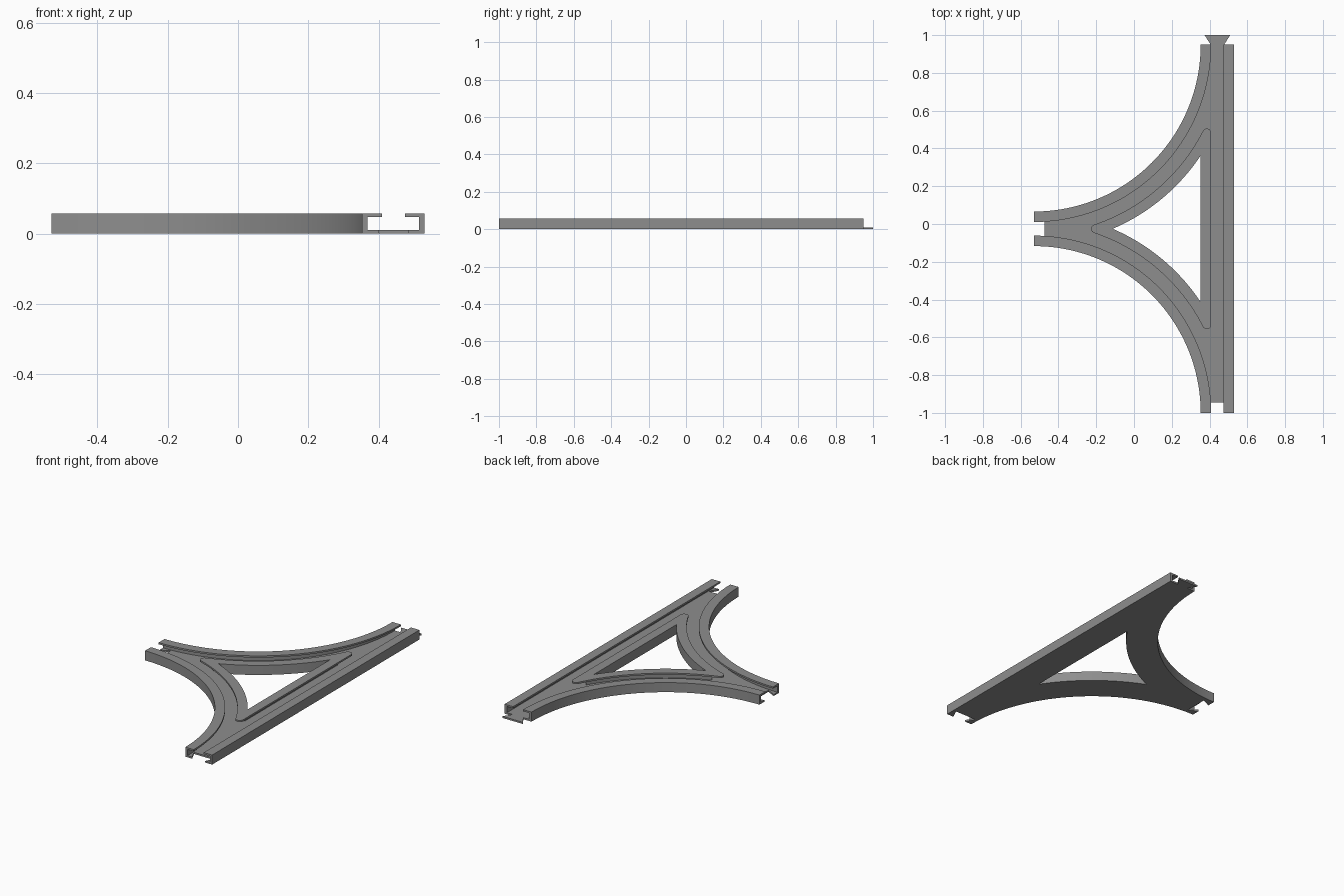
import bpy, bmesh, math

if "Cube" in bpy.data.objects:
    bpy.data.objects.remove(bpy.data.objects["Cube"])

# Layout: a straight lane at x = CX, plus two curved lanes meeting at y = CY on the left
CX, CY, LEFT, Y0, Y1 = 0.4415, -0.0255, -0.53, -1.0, 0.949
R = CX - LEFT
H = Y1 - CY                       # distance from arc centres to the mid line
TRACK, CAVITY, SLOT = 0.0885, 0.0735, 0.033   # half widths
FLOOR, LIP, TOP = 0.010, 0.047, 0.057         # heights

grey = bpy.data.materials.new("track grey")
grey.diffuse_color = (0.27, 0.27, 0.27, 1)
grey.use_nodes = True
grey.node_tree.nodes["Principled BSDF"].inputs["Base Color"].default_value = grey.diffuse_color


def arc(cx, cy, r, a0, a1, n):
    return [(cx + r * math.cos(a0 + (a1 - a0) * i / n),
             cy + r * math.sin(a0 + (a1 - a0) * i / n)) for i in range(n + 1)]


def mirror(pts):
    """Mirror about the mid line, keeping the loop direction."""
    return [(x, 2 * CY - y) for x, y in reversed(pts)]


def outer(w, ext=0.0):
    """Outline around all three lanes at half width w, run past the ends by ext."""
    half = [(CX + w, Y1 + ext), (CX - w, Y1 + ext)]
    half += arc(LEFT, Y1, R - w, 0, -math.pi / 2, 56)
    half += [(LEFT - ext, CY + w)]
    return half + mirror(half)


def island(w, r=0.0):
    """Curved triangle between the lanes, with corners rounded to radius r."""
    q = R + w + r
    ax = CX - w - r
    ay = Y1 - math.sqrt(q * q - (ax - LEFT) ** 2)
    px = LEFT + math.sqrt(q * q - H * H)
    a = math.atan2(ay - Y1, ax - LEFT)
    p = math.atan2(CY - Y1, px - LEFT)
    half = arc(ax, ay, r, 0, a + math.pi, 10)
    half += arc(LEFT, Y1, R + w, a, p, 40)
    half += arc(px, CY, r, p + math.pi, math.pi, 6)
    return half + mirror(half)


def prism(name, loops, z0, z1):
    """Extrude flat loops (outline first, then holes) from z0 to z1."""
    cu = bpy.data.curves.new(name, 'CURVE')
    cu.dimensions, cu.fill_mode, cu.extrude = '2D', 'BOTH', (z1 - z0) / 2
    for loop in loops:
        pts = [p for i, p in enumerate(loop) if math.dist(p, loop[i - 1]) > 1e-4]
        sp = cu.splines.new('POLY')
        sp.points.add(len(pts) - 1)
        for sp_pt, (x, y) in zip(sp.points, pts):
            sp_pt.co = (x, y, 0, 1)
        sp.use_cyclic_u = True
    tmp = bpy.data.objects.new(name + "_curve", cu)
    bpy.context.collection.objects.link(tmp)
    dg = bpy.context.evaluated_depsgraph_get()
    me = bpy.data.meshes.new_from_object(tmp.evaluated_get(dg))
    bpy.data.objects.remove(tmp)
    bm = bmesh.new()
    bm.from_mesh(me)
    bmesh.ops.remove_doubles(bm, verts=bm.verts, dist=1e-5)
    bmesh.ops.translate(bm, verts=bm.verts, vec=(0, 0, (z0 + z1) / 2))
    bmesh.ops.recalc_face_normals(bm, faces=bm.faces)
    bm.to_mesh(me)
    bm.free()
    me.materials.clear()
    me.materials.append(grey)
    ob = bpy.data.objects.new(name, me)
    bpy.context.collection.objects.link(ob)
    return ob


def cut(ob, cutter):
    mod = ob.modifiers.new("cut", 'BOOLEAN')
    mod.operation, mod.solver, mod.object = 'DIFFERENCE', 'EXACT', cutter
    dg = bpy.context.evaluated_depsgraph_get()
    me = bpy.data.meshes.new_from_object(ob.evaluated_get(dg))
    ob.modifiers.clear()
    ob.data = me
    bpy.data.objects.remove(cutter)


# Track body: solid footprint, hollowed by the wide channel and the top slot
body = prism("track_body", [outer(TRACK), island(TRACK)], 0, TOP)
cut(body, prism("channel", [outer(CAVITY, 0.05), island(CAVITY)], FLOOR, LIP))
cut(body, prism("top_slot", [outer(SLOT, 0.05), island(SLOT, 0.023)], 0.03, 0.08))

# Dovetail sockets in the floor at the front and left ends
dovetail = [(-0.01, -0.038), (0.055, -0.070), (0.055, 0.070), (-0.01, 0.038)]
cut(body, prism("front_socket", [[(CX + v, Y0 + u) for u, v in dovetail]], -0.02, 0.02))
cut(body, prism("left_socket", [[(LEFT + u, CY + v) for u, v in dovetail]], -0.02, 0.02))

# Dovetail tongue at the back end
tongue = prism("connector_tongue", [[(CX - 0.035, Y1), (CX + 0.035, Y1),
                                     (CX + 0.068, 1.0), (CX - 0.068, 1.0)]], 0, FLOOR)

# Smooth curved walls, keep edges sharp
for ob in (body, tongue):
    for f in ob.data.polygons:
        f.use_smooth = True
    ob.data.set_sharp_from_angle(angle=math.radians(30))
